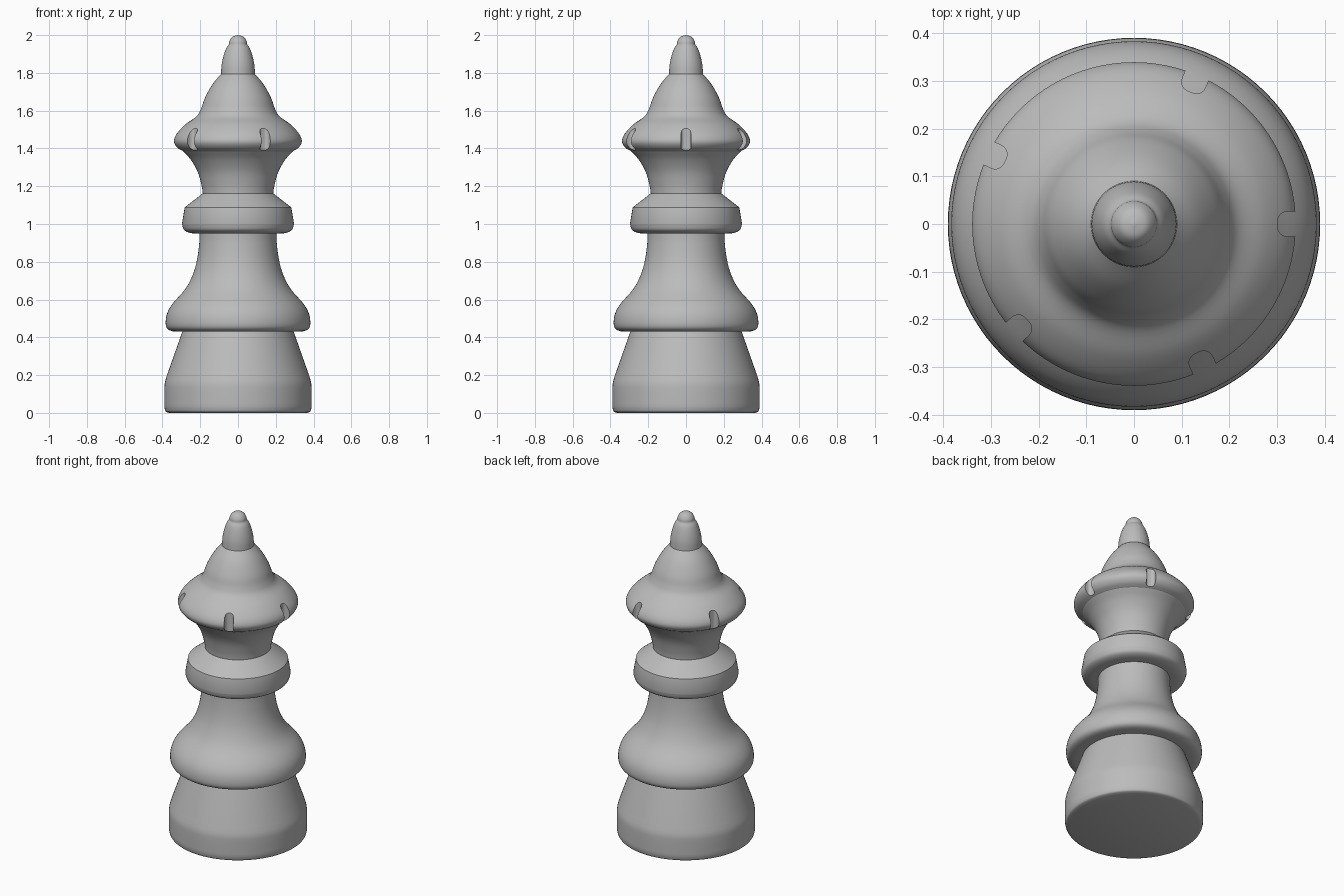
import bpy, bmesh, math
from mathutils import Vector, Matrix

SEGMENTS = 96

default = bpy.data.objects.get("Cube")
if default:
    bpy.data.objects.remove(default, do_unlink=True)

grey = bpy.data.materials.new("warm_free_grey")
grey.name = "plain_grey"
grey.use_nodes = True
grey.diffuse_color = (0.5, 0.5, 0.5, 1)
grey.node_tree.nodes["Principled BSDF"].inputs["Base Color"].default_value = (0.5, 0.5, 0.5, 1)


def smooth_run(points, steps=5):
    """Curve through the points; the ends stay crisp."""
    p = [Vector(q) for q in points]
    if len(p) < 3:
        return p
    p = [2 * p[0] - p[1]] + p + [2 * p[-1] - p[-2]]
    out = []
    for a, b, c, d in zip(p, p[1:], p[2:], p[3:]):
        for i in range(steps):
            t = i / steps
            out.append(0.5 * (2 * b + (c - a) * t + (2 * a - 5 * b + 4 * c - d) * t * t
                              + (3 * b - a - 3 * c + d) * t ** 3))
    return out + [p[-2]]


def finish(obj):
    bpy.ops.object.select_all(action="DESELECT")
    obj.select_set(True)
    bpy.context.view_layer.objects.active = obj
    bpy.ops.object.shade_smooth_by_angle(angle=math.radians(32))


def lathe(name, *runs):
    """Closed turned part from (radius, height) runs, bottom to top."""
    profile = []
    for run in runs:
        for q in smooth_run(run):
            if not profile or (q - profile[-1]).length > 1e-4:
                profile.append(q)
    profile = [Vector((0, profile[0].y))] + profile
    if profile[-1].x > 1e-4:
        profile.append(Vector((0, profile[-1].y)))
    bm = bmesh.new()
    verts = [bm.verts.new((max(q.x, 0), 0, q.y)) for q in profile]
    edges = [bm.edges.new(pair) for pair in zip(verts, verts[1:])]
    bmesh.ops.spin(bm, geom=verts + edges, axis=(0, 0, 1), cent=(0, 0, 0),
                   angle=math.tau, steps=SEGMENTS, use_duplicate=False)
    bmesh.ops.remove_doubles(bm, verts=bm.verts, dist=1e-5)
    bmesh.ops.recalc_face_normals(bm, faces=bm.faces)
    mesh = bpy.data.meshes.new(name)
    bm.to_mesh(mesh)
    bm.free()
    mesh.materials.append(grey)
    obj = bpy.data.objects.new(name, mesh)
    bpy.context.collection.objects.link(obj)
    finish(obj)
    return obj


# Foot and body
lathe("base", [(0.365, 0), (0.383, 0.008), (0.39, 0.03)],
      [(0.39, 0.03), (0.39, 0.12), (0.387, 0.16), (0.376, 0.2)],
      [(0.376, 0.2), (0.293, 0.435)])
lathe("body", [(0.29, 0.43), (0.345, 0.432), (0.375, 0.447), (0.383, 0.48), (0.374, 0.53),
               (0.345, 0.58), (0.28, 0.655), (0.24, 0.73), (0.217, 0.81), (0.205, 0.9),
               (0.203, 0.96)])
lathe("collar", [(0.2, 0.95), (0.25, 0.952), (0.285, 0.968), (0.297, 1.0)],
      [(0.297, 1.0), (0.282, 1.088)], [(0.282, 1.088), (0.187, 1.162)])
lathe("neck", [(0.185, 1.15), (0.192, 1.2), (0.213, 1.275), (0.25, 1.34), (0.29, 1.385)])

# Crown, its dome and the tip
crown = lathe("crown", [(0.29, 1.385), (0.32, 1.403), (0.338, 1.43), (0.335, 1.458),
                        (0.315, 1.49), (0.275, 1.53), (0.22, 1.57), (0.196, 1.61),
                        (0.175, 1.668), (0.135, 1.74), (0.085, 1.8)])
lathe("tip", [(0.09, 1.795), (0.087, 1.84), (0.078, 1.885), (0.064, 1.927), (0.049, 1.95)],
      [(0.049, 1.95), (0.045, 1.97), (0.028, 1.992), (0, 2.0)])

# Slots cut into the crown rim
bm = bmesh.new()
for angle in (0, 67, 154, 222, 296):
    turn = Matrix.Rotation(math.radians(angle), 4, "Z")
    size = Matrix.Diagonal((0.1, 0.052, 0.3, 1))
    cube = bmesh.ops.create_cube(bm, size=1, matrix=turn @ Matrix.Translation((0.351, 0, 1.5)) @ size)
    upright = {e for v in cube["verts"] for e in v.link_edges
               if abs(e.verts[0].co.z - e.verts[1].co.z) > 0.1}
    bmesh.ops.bevel(bm, geom=list(upright), offset=0.02, segments=5, profile=0.5, affect="EDGES")
mesh = bpy.data.meshes.new("slot_cutter")
bm.to_mesh(mesh)
bm.free()
mesh.materials.append(grey)
cutter = bpy.data.objects.new("slot_cutter", mesh)
cutter.hide_render = True
bpy.context.collection.objects.link(cutter)

cut = crown.modifiers.new("slots", "BOOLEAN")
cut.operation = "DIFFERENCE"
cut.solver = "EXACT"
cut.object = cutter
bpy.context.view_layer.objects.active = crown
bpy.ops.object.modifier_apply(modifier=cut.name)
bpy.data.objects.remove(cutter, do_unlink=True)
finish(crown)
